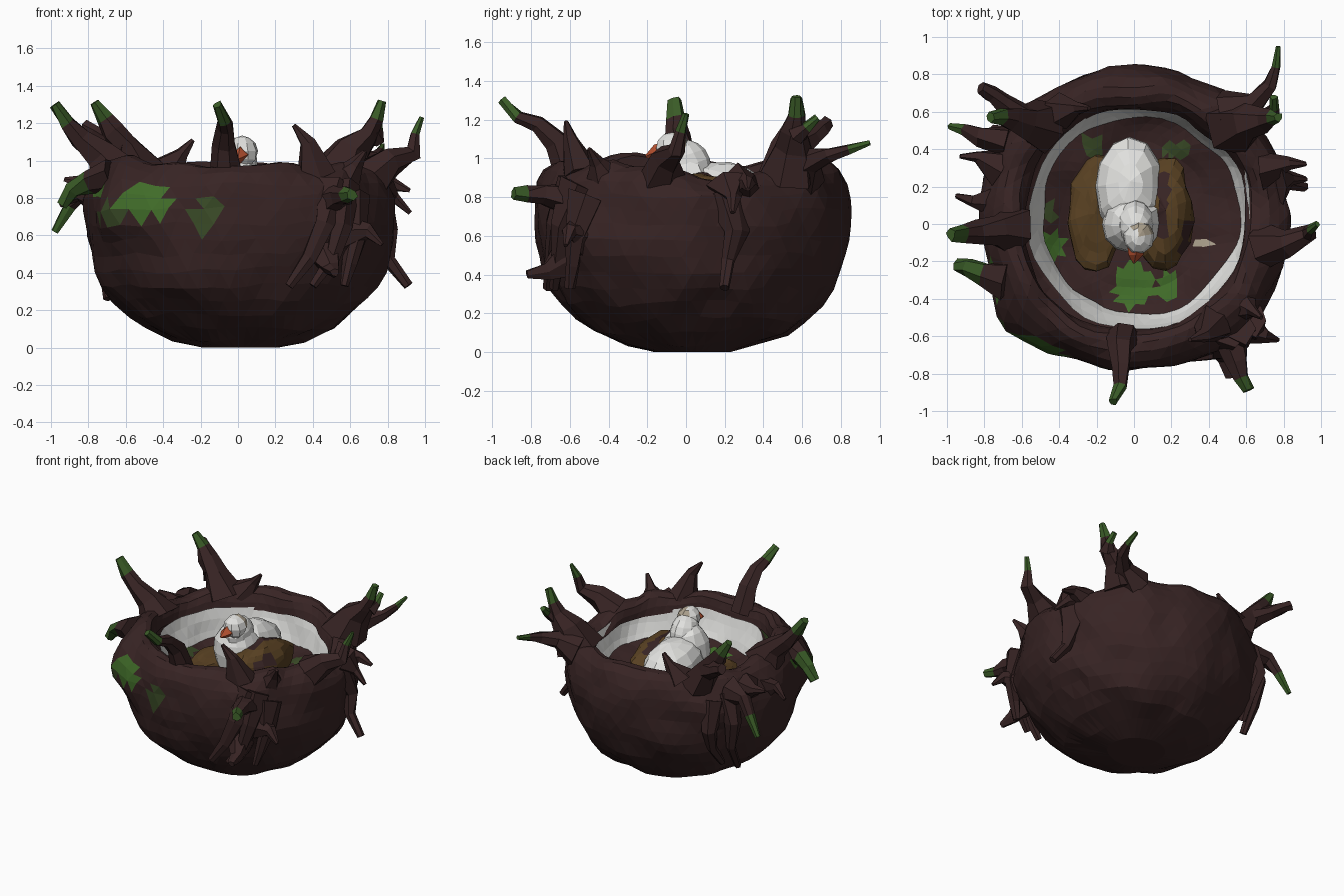
import bpy, bmesh, math, random
from mathutils import Vector, noise

random.seed(4)


def material(name, col):
    m = bpy.data.materials.new(name)
    m.diffuse_color = (*col, 1)
    return m


BARK = material("dark bark", (0.039, 0.0175, 0.0175))
MOSS = material("moss green", (0.052, 0.15, 0.022))
DULL = material("dull moss", (0.042, 0.07, 0.02))
TWIG = material("twig moss", (0.042, 0.105, 0.02))
WHITE = material("white down", (0.76, 0.76, 0.74))
STRAW = material("brown feather", (0.098, 0.052, 0.016))
BEAK = material("orange beak", (0.48, 0.085, 0.03))
TAN = material("beige feather", (0.42, 0.36, 0.27))


def finish(name, bm, mats):
    bmesh.ops.recalc_face_normals(bm, faces=bm.faces)
    me = bpy.data.meshes.new(name)
    bm.to_mesh(me)
    bm.free()
    for m in mats:
        me.materials.append(m)
    ob = bpy.data.objects.new(name, me)
    bpy.context.collection.objects.link(ob)
    return ob


def rough(p, amount, scale):
    return noise.noise_vector(p * scale) * amount


def lobe(a, deg, width):
    """Smooth bump around an angle."""
    d = (math.degrees(a) - deg + 180) % 360 - 180
    return math.exp(-(d / width) ** 2)


def lathe(name, profile, centre, mats, amount, seg=52, bumps=()):
    """Spin a profile around z, push out bumps and roughen into uneven facets."""
    bm = bmesh.new()
    rings = []
    for i, (r, z) in enumerate(profile):
        ring = []
        for k in range(seg):
            a = 2 * math.pi * (k + 0.5 * (i % 2)) / seg
            rr = r
            for deg, width, bz, h, out in bumps:
                rr += out * lobe(a, deg, width) * math.exp(-((z - bz) / h) ** 2)
            p = Vector((centre[0] + rr * math.cos(a), centre[1] + rr * math.sin(a), z))
            p += rough(p, amount * min(1, r / 0.4), 4.5)
            # rim dips on the right and rises at the front left
            if bumps and z > 0.8:
                p.z += (0.05 * lobe(a, 208, 18) - 0.085 * lobe(a, 12, 22)) * min(1, (z - 0.8) / 0.12)
            p.z = max(p.z, 0)
            ring.append(bm.verts.new(p))
        rings.append(ring)
    for i, (a, b) in enumerate(zip(rings, rings[1:])):
        for k in range(seg):
            n = (k + 1) % seg
            if i % 2 == 0:
                tris = ((a[k], a[n], b[k]), (a[n], b[n], b[k]))
            else:
                tris = ((a[k], b[n], b[k]), (a[k], a[n], b[n]))
            for t in tris:
                bm.faces.new(t)
    for i in (0, -1):
        if profile[i][0] < 0.3:
            bm.faces.new(rings[i])
    return finish(name, bm, mats)


def paint(ob, spots):
    """Colour faces lying inside ellipsoids: (centre, radii, slot)."""
    for f in ob.data.polygons:
        for c, r, slot in spots:
            if sum(((f.center[i] - c[i]) / r[i]) ** 2 for i in range(3)) < 1:
                f.material_index = slot


# Outer bowl with rolled rim, bulging at the diagonals
bowl = lathe("nest_bowl", [
    (0.2, 0), (0.36, 0.045), (0.51, 0.105), (0.6, 0.17), (0.675, 0.25), (0.73, 0.33),
    (0.77, 0.42), (0.79, 0.5), (0.805, 0.58), (0.815, 0.66), (0.82, 0.74), (0.815, 0.81),
    (0.795, 0.88), (0.76, 0.94), (0.715, 0.975), (0.67, 0.98), (0.63, 0.96), (0.605, 0.91), (0.59, 0.86)],
    (0.01, 0.03), [BARK, MOSS, DULL], 0.035,
    bumps=((222, 16, 0.72, 0.17, 0.11), (312, 15, 0.6, 0.2, 0.06), (150, 14, 0.65, 0.25, 0.05)))
paint(bowl, [((-0.5, -0.66, 0.78), (0.14, 0.25, 0.1), 1),
             ((-0.68, -0.56, 0.72), (0.1, 0.2, 0.05), 2),
             ((-0.8, -0.33, 0.87), (0.12, 0.12, 0.09), 1),
             ((-0.17, -0.78, 0.7), (0.075, 0.15, 0.1), 2)])

# Pale lining inside the bowl
lathe("nest_lining", [(0.597, 0.88), (0.575, 0.81), (0.55, 0.74), (0.52, 0.67), (0.48, 0.6)],
      (0.03, 0.04), [WHITE], 0.03)

# Floor of the nest with mossy patches
floor = lathe("nest_floor", [(0.53 - 0.05 * i, 0.7 - 0.06 * min(1, i / 3)) for i in range(9)],
              (0.03, 0.04), [BARK, MOSS, DULL, TAN], 0.04)
paint(floor, [((-0.43, -0.12, 0.66), (0.07, 0.08, 0.3), 1),
              ((0.0, -0.33, 0.66), (0.11, 0.12, 0.3), 1),
              ((0.18, -0.34, 0.66), (0.06, 0.09, 0.3), 1),
              ((-0.45, 0.06, 0.66), (0.04, 0.05, 0.3), 2),
              ((0.22, 0.4, 0.66), (0.07, 0.05, 0.3), 2),
              ((-0.22, 0.42, 0.66), (0.07, 0.06, 0.3), 2),
              ((0.37, -0.1, 0.66), (0.035, 0.035, 0.3), 3)])


def branch(name, pts, r0, r1, tip=0, sides=6):
    """Tapered twig along a path; the last `tip` segments are mossy."""
    pts = [Vector(p) for p in pts]
    bm = bmesh.new()
    rings = []
    last = len(pts) - 1
    for i, p in enumerate(pts):
        t = (pts[min(i + 1, last)] - pts[max(i - 1, 0)]).normalized()
        u = t.orthogonal().normalized()
        v = t.cross(u)
        r = r0 + (r1 - r0) * (i / last) ** 0.5
        ring = []
        for k in range(sides):
            a = 2 * math.pi * k / sides
            s = r * random.uniform(0.75, 1.25)
            ring.append(bm.verts.new(p + (u * math.cos(a) + v * math.sin(a)) * s))
        rings.append(ring)
    for i in range(last):
        # start each strip where the two rings line up best
        a, b = rings[i], rings[i + 1]
        o = min(range(sides), key=lambda s: sum(
            ((a[k].co - pts[i]) - (b[(k + s) % sides].co - pts[i + 1])).length for k in range(sides)))
        rings[i + 1] = b = b[o:] + b[:o]
        for k in range(sides):
            n = (k + 1) % sides
            f = bm.faces.new((a[k], a[n], b[n], b[k]))
            f.material_index = 1 if i >= last - tip else 0
    bm.faces.new(rings[0])
    bm.faces.new(rings[-1]).material_index = 1 if tip else 0
    finish(name, bm, [BARK, TWIG])


# Long branches rising from the rim
branch("front_branch", [(-0.06, -0.6, 0.9), (-0.07, -0.67, 1.08), (-0.065, -0.77, 1.17),
                        (-0.07, -0.87, 1.21), (-0.11, -0.95, 1.3)], 0.1, 0.025, 1)
branch("back_right_branch", [(0.55, 0.53, 0.9), (0.62, 0.55, 1.06), (0.7, 0.56, 1.14),
                             (0.74, 0.57, 1.22), (0.77, 0.57, 1.32)], 0.16, 0.025, 1)
branch("back_right_fork", [(0.72, 0.57, 1.12), (0.75, 0.62, 1.16), (0.75, 0.68, 1.21)], 0.06, 0.02, 1)
branch("back_right_horn", [(0.5, 0.6, 0.92), (0.64, 0.65, 0.98), (0.73, 0.74, 1.02),
                           (0.76, 0.84, 1.05), (0.77, 0.95, 1.08)], 0.11, 0.015, 1)
branch("right_branch", [(0.7, -0.14, 0.9), (0.82, -0.1, 1.0), (0.93, -0.05, 1.04),
                        (0.945, -0.03, 1.14), (0.98, 0.0, 1.23)], 0.13, 0.015, 1)
branch("left_branch", [(-0.66, -0.03, 0.92), (-0.74, -0.02, 1.03), (-0.84, -0.04, 1.12),
                       (-0.91, -0.05, 1.2), (-0.98, -0.06, 1.3)], 0.13, 0.03, 1)
branch("back_left_branch", [(-0.5, 0.52, 0.9), (-0.58, 0.54, 1.06), (-0.66, 0.57, 1.15),
                            (-0.71, 0.58, 1.22), (-0.77, 0.57, 1.31)], 0.14, 0.03, 1)
branch("back_left_fork", [(-0.58, 0.55, 1.05), (-0.7, 0.65, 1.11), (-0.76, 0.69, 1.15),
                          (-0.82, 0.73, 1.18)], 0.08, 0.035)
branch("left_hook", [(-0.68, 0.44, 0.86), (-0.82, 0.47, 0.85), (-0.9, 0.5, 0.76),
                     (-0.98, 0.52, 0.62)], 0.1, 0.02, 1)
branch("left_front_stub", [(-0.68, -0.3, 0.92), (-0.8, -0.27, 0.89), (-0.88, -0.23, 0.84),
                           (-0.94, -0.22, 0.76)], 0.1, 0.035, 2)
branch("front_right_twig", [(0.5, -0.58, 0.78), (0.55, -0.74, 0.81), (0.58, -0.82, 0.81),
                            (0.61, -0.89, 0.82)], 0.1, 0.03, 1)

# Short bare thorns on the rim and sides
thorns = [((0.42, -0.55, 0.92), (0.37, -0.6, 1.1), (0.3, -0.62, 1.19)),
          ((-0.38, 0.6, 0.93), (-0.3, 0.62, 1.04), (-0.24, 0.62, 1.11)),
          ((0.68, 0.3, 0.86), (0.83, 0.32, 0.88), (0.92, 0.32, 0.84)),
          ((0.76, 0.22, 0.85), (0.84, 0.24, 0.8), (0.92, 0.24, 0.72)),
          ((-0.72, 0.3, 0.85), (-0.84, 0.36, 0.88), (-0.93, 0.36, 0.9)),
          ((-0.74, 0.12, 0.8), (-0.86, 0.12, 0.82), (-0.95, 0.15, 0.76)),
          ((0.56, -0.42, 0.88), (0.63, -0.46, 0.98), (0.68, -0.5, 1.05)),
          ((0.58, -0.55, 0.6), (0.7, -0.6, 0.62), (0.77, -0.62, 0.55))]
for i, p in enumerate(thorns):
    branch("thorn_%d" % i, p, 0.1, 0.012)

# Roots that cling to the outside and hang down
roots = [((0.5, -0.56, 0.86), (0.46, -0.68, 0.66), (0.38, -0.7, 0.48), (0.27, -0.71, 0.33)),
         ((0.56, -0.54, 0.86), (0.55, -0.64, 0.65), (0.5, -0.66, 0.48), (0.4, -0.68, 0.33)),
         ((0.62, -0.5, 0.8), (0.64, -0.58, 0.6), (0.6, -0.59, 0.45), (0.57, -0.6, 0.33)),
         ((0.46, -0.6, 0.5), (0.5, -0.72, 0.42), (0.52, -0.82, 0.4)),
         ((0.74, 0.2, 0.82), (0.79, 0.26, 0.62), (0.81, 0.22, 0.47), (0.91, 0.2, 0.33)),
         ((-0.66, 0.44, 0.85), (-0.74, 0.48, 0.65), (-0.7, 0.46, 0.45), (-0.69, 0.36, 0.26)),
         ((-0.6, 0.52, 0.8), (-0.63, 0.6, 0.6), (-0.6, 0.54, 0.45), (-0.62, 0.44, 0.3))]
for i, p in enumerate(roots):
    branch("root_%d" % i, p, 0.1, 0.025)


def blob(name, c, r, mats, tilt=0.0, amount=0.02, u=12, v=8):
    """Faceted ellipsoid, optionally tilted about the x axis."""
    bm = bmesh.new()
    bmesh.ops.create_uvsphere(bm, u_segments=u, v_segments=v, radius=1)
    for w in bm.verts:
        x, y, z = (w.co[i] * r[i] for i in range(3))
        q = Vector((x, y * math.cos(tilt) - z * math.sin(tilt), y * math.sin(tilt) + z * math.cos(tilt)))
        q += Vector(c)
        w.co = q + rough(q, amount, 9)
    return finish(name, bm, mats)


# Sitting bird: body, breast, neck, head, beak, wings
blob("bird_body", (-0.02, 0.19, 0.79), (0.185, 0.28, 0.19), [WHITE], -0.15)
blob("bird_breast", (-0.01, -0.0, 0.83), (0.16, 0.16, 0.22), [WHITE])
blob("bird_neck", (0.01, 0.0, 0.96), (0.1, 0.13, 0.14), [WHITE], 0.3, 0.01)
head = blob("bird_head", (0.025, -0.07, 1.05), (0.082, 0.09, 0.085), [WHITE, TAN], 0, 0.012, 9, 6)
paint(head, [((0.06, -0.02, 1.1), (0.055, 0.06, 0.06), 1)])
bm = bmesh.new()
rows = [[bm.verts.new((x + r * math.cos(k * math.pi / 2), y, z + r * math.sin(k * math.pi / 2)))
         for k in range(4)]
        for x, y, z, r in ((0.015, -0.12, 1.035, 0.05), (0.01, -0.165, 1.03, 0.04), (0, -0.21, 1.01, 0.006))]
for a, b in zip(rows, rows[1:]):
    for k in range(4):
        bm.faces.new((a[k], a[(k + 1) % 4], b[(k + 1) % 4], b[k]))
bm.faces.new(rows[-1])
finish("bird_beak", bm, [BEAK])
for side, label, z, h in ((-1, "left", 0.67, 0.1), (1, "right", 0.77, 0.15)):
    wing = blob(label + "_wing", (side * 0.18 - 0.02, 0.06, z), (0.155, 0.31, h), [STRAW, BARK], -0.05, 0.03, 18, 12)
    if side > 0:
        paint(wing, [((0.15, 0.12, 0.9), (0.035, 0.2, 0.1), 1),
                     ((0.27, -0.06, 0.82), (0.03, 0.12, 0.1), 1)])
